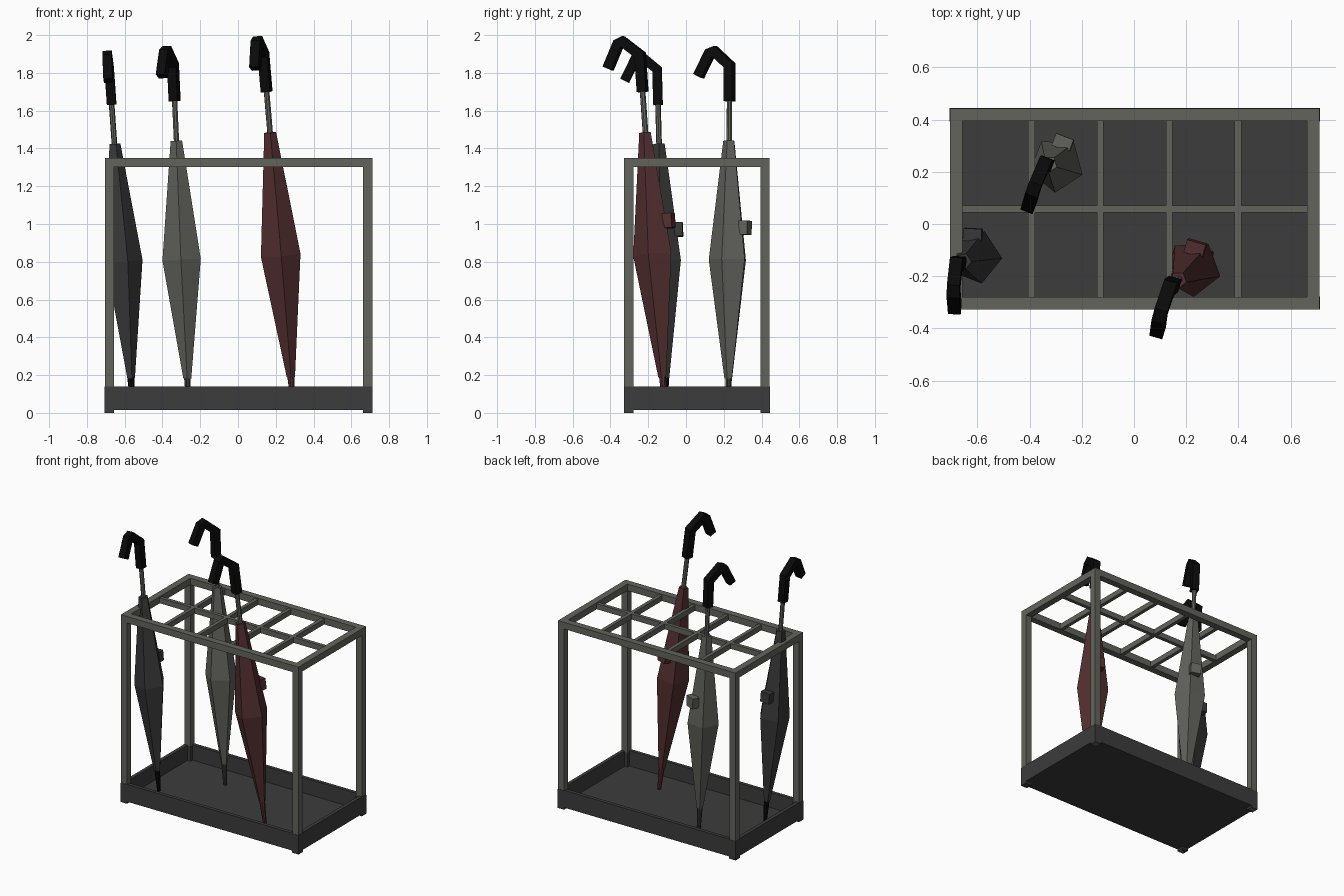
import bpy, bmesh, math
from mathutils import Vector, Matrix

if "Cube" in bpy.data.objects:
    bpy.data.objects.remove(bpy.data.objects["Cube"], do_unlink=True)


def material(name, r, g, b):
    m = bpy.data.materials.new(name)
    m.use_nodes = True
    m.diffuse_color = (r, g, b, 1)
    bsdf = next(n for n in m.node_tree.nodes if n.type == 'BSDF_PRINCIPLED')
    bsdf.inputs["Base Color"].default_value = (r, g, b, 1)
    return m


STEEL = material("warm grey steel", 0.125, 0.127, 0.11)
TRAY = material("charcoal tray", 0.045, 0.045, 0.045)
RED = material("dark red fabric", 0.085, 0.028, 0.029)
GREY = material("grey fabric", 0.12, 0.122, 0.108)
DARK = material("charcoal fabric", 0.04, 0.04, 0.04)
BLACK = material("black grip", 0.003, 0.003, 0.003)


def finish(name, bm, mat, matrix=Matrix()):
    bmesh.ops.recalc_face_normals(bm, faces=bm.faces)
    mesh = bpy.data.meshes.new(name)
    bm.to_mesh(mesh)
    bm.free()
    mesh.materials.append(mat)
    ob = bpy.data.objects.new(name, mesh)
    ob.matrix_world = matrix
    bpy.context.collection.objects.link(ob)
    return ob


def box(name, low, high, mat, matrix=Matrix()):
    low, high = Vector(low), Vector(high)
    bm = bmesh.new()
    bmesh.ops.create_cube(bm, size=1)
    bmesh.ops.scale(bm, vec=high - low, verts=bm.verts)
    bmesh.ops.translate(bm, vec=(low + high) / 2, verts=bm.verts)
    return finish(name, bm, mat, matrix)


def tube(name, path, sides, mat, matrix, phase=0):
    """Mitred tube in the local xz plane; path holds (x, z, radius)."""
    bm = bmesh.new()
    pts = [Vector((x, 0, z)) for x, z, r in path]
    rings = []
    for i, p in enumerate(pts):
        before = (p - pts[i - 1]).normalized() if i else None
        after = (pts[i + 1] - p).normalized() if i < len(pts) - 1 else before
        before = before or after
        along = (before + after).normalized()
        across = Vector((along.z, 0, -along.x)) / along.dot(before)
        ring = []
        for k in range(sides):
            a = phase + math.tau * k / sides
            off = across * math.cos(a) + Vector((0, math.sin(a), 0))
            ring.append(bm.verts.new(p + off * path[i][2]))
        rings.append(ring)
    for a, b in zip(rings, rings[1:]):
        for k in range(sides):
            n = (k + 1) % sides
            bm.faces.new((a[k], a[n], b[n], b[k]))
    bm.faces.new(rings[0])
    bm.faces.new(rings[-1])
    return finish(name, bm, mat, matrix)


# Stand frame: centre, half sizes, bar width and height
CX, CY, HX, HY, T, TOP = 0.003, 0.058, 0.708, 0.385, 0.048, 1.35
LIP = 0.0015


def span(centre, sign, outer, inner):
    """Ordered range between two distances on one side of a centre."""
    return sorted((centre + sign * outer, centre + sign * inner))


X0, X1, Y0, Y1 = CX - HX, CX + HX, CY - HY, CY + HY
ENDS = ((-1, "front"), (1, "back"))
for sx, side in ((-1, "right"), (1, "left")):
    x0, x1 = span(CX, sx, HX, HX - T)
    for sy, end in ENDS:
        y0, y1 = span(CY, sy, HY, HY - T)
        box(f"{end}_{side}_post", (x0, y0, 0), (x1, y1, TOP), STEEL)
        box(f"{end}_{side}_foot", (x0 - LIP, y0 - LIP, 0),
            (x1 + LIP, y1 + LIP, 0.135), TRAY)
    box(f"{side}_top_rail", (x0, Y0 + T, TOP - T), (x1, Y1 - T, TOP), STEEL)
    w0, w1 = span(CX, sx, HX + LIP / 2, HX - 0.025)
    box(f"{side}_tray_wall", (w0, Y0, 0.015), (w1, Y1, 0.14), TRAY)
for sy, end in ENDS:
    y0, y1 = span(CY, sy, HY, HY - T)
    box(f"{end}_top_rail", (X0 + T, y0, TOP - T), (X1 - T, y1, TOP), STEEL)
    w0, w1 = span(CY, sy, HY + LIP / 2, HY - 0.025)
    box(f"{end}_tray_wall", (X0, w0, 0.015), (X1, w1, 0.14), TRAY)
box("tray_floor", (X0, Y0, 0.015), (X1, Y1, 0.03), TRAY)

# Divider grid
D, LOW, HIGH = 0.013, 1.303, 1.342
box("long_divider", (X0 + T, CY - D, LOW), (X1 - T, CY + D, HIGH), STEEL)
for i in range(4):
    x = CX + (i - 1.5) * 0.264
    for sy, end in ENDS:
        y0, y1 = span(CY, sy, D, HY - T)
        box(f"{end}_divider_{i + 1}", (x - D, y0, LOW), (x + D, y1, HIGH), STEEL)


def umbrella(name, tip, lean, azimuth, scale, fabric, ferrule):
    """Local z runs up the shaft, local x is the way the hook points."""
    axis = Vector((*lean, 1))
    tilt = Vector((0, 0, 1)).rotation_difference(axis).to_matrix().to_4x4()
    place = (Matrix.Translation(tip) @ tilt @
             Matrix.Rotation(math.radians(azimuth), 4, 'Z') @ Matrix.Scale(scale, 4))
    tube(name + "_ferrule", [(0, 0, 0.012), (0, 0.16, 0.019)], 8, ferrule, place)
    tube(name + "_canopy", [(0, 0.15, 0.022), (0, 0.78, 0.107), (0, 1.41, 0.032)],
         5, fabric, place, math.radians(18))
    tube(name + "_shaft", [(0, 1.4, 0.015), (0, 1.64, 0.015)], 8, STEEL, place)
    r = 0.035
    tube(name + "_handle", [(0, 1.62, r), (0, 1.81, r), (0.085, 1.885, r),
                            (0.112, 1.875, r), (0.175, 1.755, r)], 4, BLACK, place,
         math.pi / 4)
    box(name + "_strap_tab", (-0.115, -0.036, 0.91), (-0.066, 0.036, 0.985), fabric, place)


umbrella("red_umbrella", (0.293, -0.113, 0.035), (-0.085, -0.07), -106, 1.034, RED, RED)
umbrella("grey_umbrella", (-0.261, 0.225, 0.032), (-0.046, 0.003), -111, 1.0, GREY, DARK)
umbrella("charcoal_umbrella", (-0.557, -0.105, 0.035), (-0.07, -0.027), -93, 0.988,
         DARK, BLACK)
